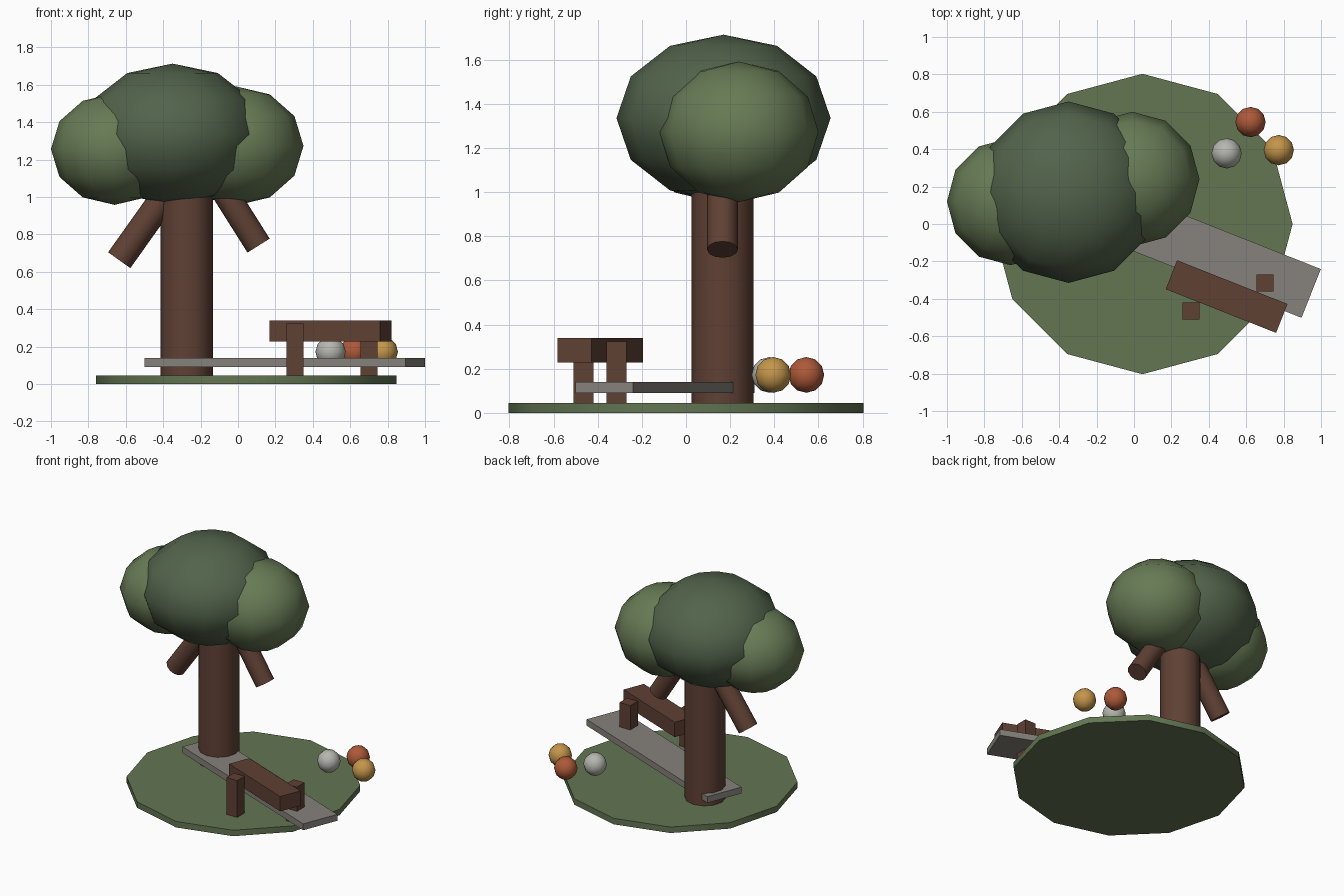
import bpy, math
from mathutils import Vector

if "Cube" in bpy.data.objects:
    bpy.data.objects.remove(bpy.data.objects["Cube"])


def material(name, rgb):
    m = bpy.data.materials.new(name)
    m.diffuse_color = (*rgb, 1)
    m.use_nodes = True
    m.node_tree.nodes["Principled BSDF"].inputs["Base Color"].default_value = m.diffuse_color
    return m


grass = material("grass", (0.125, 0.18, 0.085))
dark_leaf = material("dark_leaf", (0.085, 0.125, 0.07))
light_leaf = material("light_leaf", (0.135, 0.195, 0.09))
wood = material("wood", (0.115, 0.052, 0.034))
stone = material("stone", (0.24, 0.225, 0.20))
pale = material("pale", (0.47, 0.47, 0.43))
rust = material("rust", (0.42, 0.10, 0.04))
ochre = material("ochre", (0.55, 0.30, 0.07))


def finish(name, mat, smooth=True):
    o = bpy.context.object
    o.name = name
    o.data.materials.append(mat)
    if smooth:
        bpy.ops.object.shade_smooth_by_angle(angle=math.radians(50))
    return o


def rod(name, start, end, radius, mat):
    a, b = Vector(start), Vector(end)
    d = b - a
    bpy.ops.mesh.primitive_cylinder_add(
        vertices=12, radius=radius, depth=d.length, location=(a + b) / 2,
        rotation=(0, math.atan2(d.x, d.z), 0))
    return finish(name, mat)


def ball(name, center, radii, mat):
    bpy.ops.mesh.primitive_uv_sphere_add(segments=12, ring_count=6, radius=1, location=center)
    bpy.context.object.scale = radii
    return finish(name, mat)


def box(name, center, size, mat, turn=0):
    bpy.ops.mesh.primitive_cube_add(size=1, location=center, rotation=(0, 0, turn))
    bpy.context.object.scale = size
    return finish(name, mat, False)


# Ground disc
rod("ground", (0.045, 0, 0), (0.045, 0, 0.045), 0.803, grass)

# Tree trunk and two splayed branches
rod("trunk", (-0.275, 0.165, 0.001), (-0.275, 0.165, 1.1), 0.14, wood)
rod("left_branch", (-0.635, 0.165, 0.662), (-0.345, 0.165, 1.07), 0.073, wood)
rod("right_branch", (0.11, 0.165, 0.74), (-0.13, 0.165, 1.12), 0.07, wood)

# Foliage
ball("main_foliage", (-0.35, 0.17, 1.335), (0.485, 0.485, 0.378), dark_leaf)
ball("left_foliage", (-0.66, 0.12, 1.256), (0.34, 0.34, 0.298), light_leaf)
ball("right_foliage", (-0.01, 0.24, 1.273), (0.36, 0.36, 0.318), light_leaf)

# Stone path and bench
turn = -0.377
box("path", (0.25, -0.095, 0.115), (1.5, 0.28, 0.048), stone, turn)
box("bench_seat", (0.495, -0.388, 0.284), (0.635, 0.166, 0.112), wood, turn)
for i, (x, y) in enumerate([(0.305, -0.465), (0.70, -0.315)]):
    box(f"bench_leg_{i + 1}", (x, y, 0.162), (0.09, 0.09, 0.322), wood)

# Three balls
for name, x, y, mat in [("pale_ball", 0.495, 0.378, pale),
                        ("rust_ball", 0.623, 0.545, rust),
                        ("ochre_ball", 0.774, 0.395, ochre)]:
    ball(name, (x, y, 0.172), (0.081,) * 3, mat)
